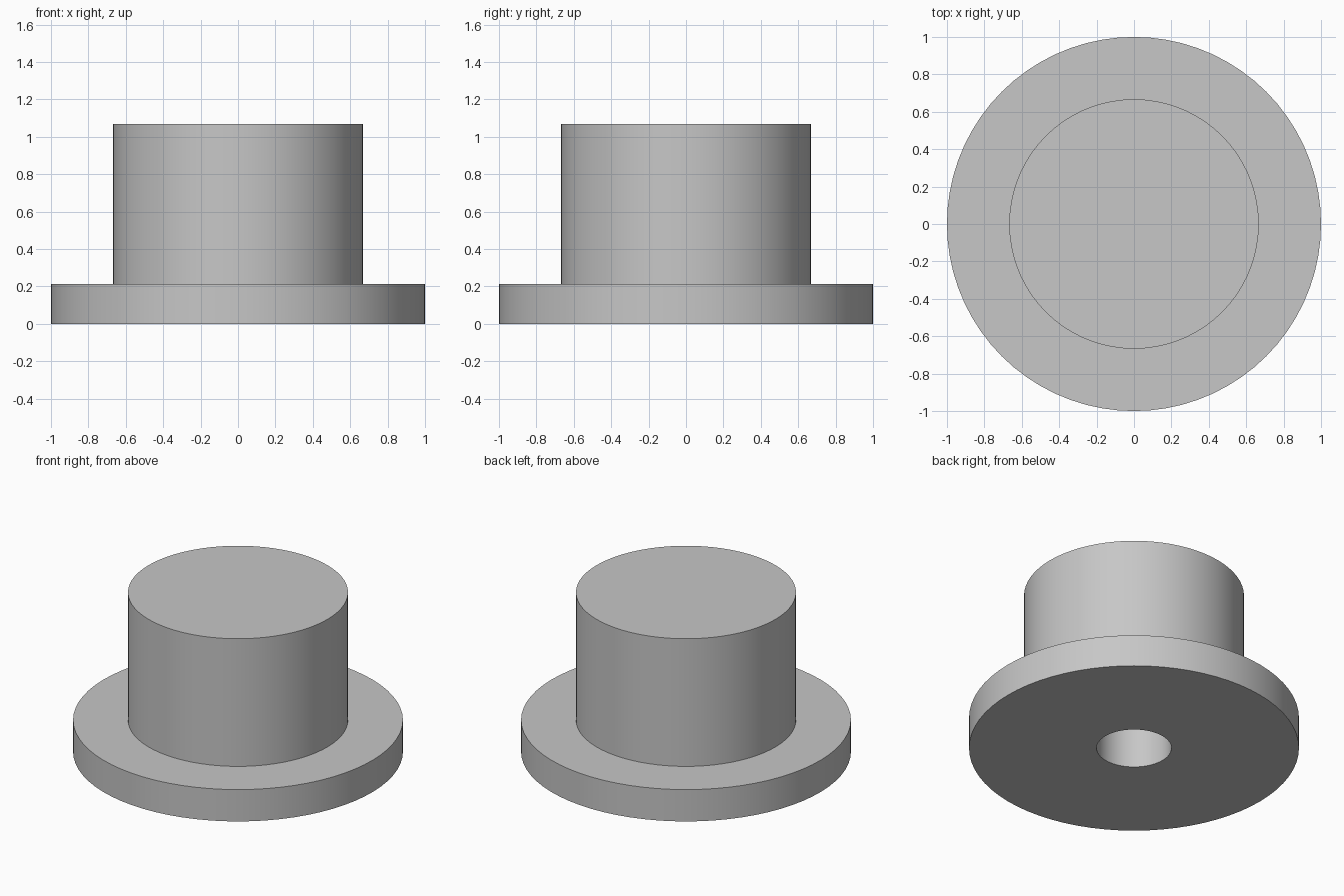
import bpy
import bmesh
from math import tau, radians

cube = bpy.data.objects.get("Cube")
if cube:
    bpy.data.objects.remove(cube, do_unlink=True)

SEGMENTS = 72
FLANGE_R, BODY_R, BORE_R = 1.0, 0.667, 0.227
FLANGE_H, TOTAL_H, BORE_DEPTH = 0.213, 1.067, 0.8

# One plain grey for the whole part
grey = bpy.data.materials.new("plain_grey")
grey.use_nodes = True
colour = (0.57, 0.57, 0.57, 1)
grey.diffuse_color = colour
grey.node_tree.nodes["Principled BSDF"].inputs["Base Color"].default_value = colour


def lathe(name, profile, material):
    """Turn a (radius, height) profile that starts and ends on the z axis."""
    bm = bmesh.new()
    verts = [bm.verts.new((r, 0, z)) for r, z in profile]
    edges = [bm.edges.new(pair) for pair in zip(verts, verts[1:])]
    bmesh.ops.spin(bm, geom=verts + edges, cent=(0, 0, 0), axis=(0, 0, 1),
                   angle=tau, steps=SEGMENTS)
    bmesh.ops.remove_doubles(bm, verts=bm.verts, dist=0.0001)
    bmesh.ops.recalc_face_normals(bm, faces=bm.faces)
    mesh = bpy.data.meshes.new(name)
    bm.to_mesh(mesh)
    bm.free()
    mesh.materials.append(material)
    obj = bpy.data.objects.new(name, mesh)
    bpy.context.collection.objects.link(obj)
    bpy.ops.object.select_all(action="DESELECT")
    obj.select_set(True)
    bpy.context.view_layer.objects.active = obj
    bpy.ops.object.shade_smooth_by_angle(angle=radians(30))
    return obj


# Solid body with a round flange and a blind bore from below
lathe("flanged_knob", [
    (0, BORE_DEPTH), (BORE_R, BORE_DEPTH), (BORE_R, 0),
    (FLANGE_R, 0), (FLANGE_R, FLANGE_H),
    (BODY_R, FLANGE_H), (BODY_R, TOTAL_H), (0, TOTAL_H),
], grey)
